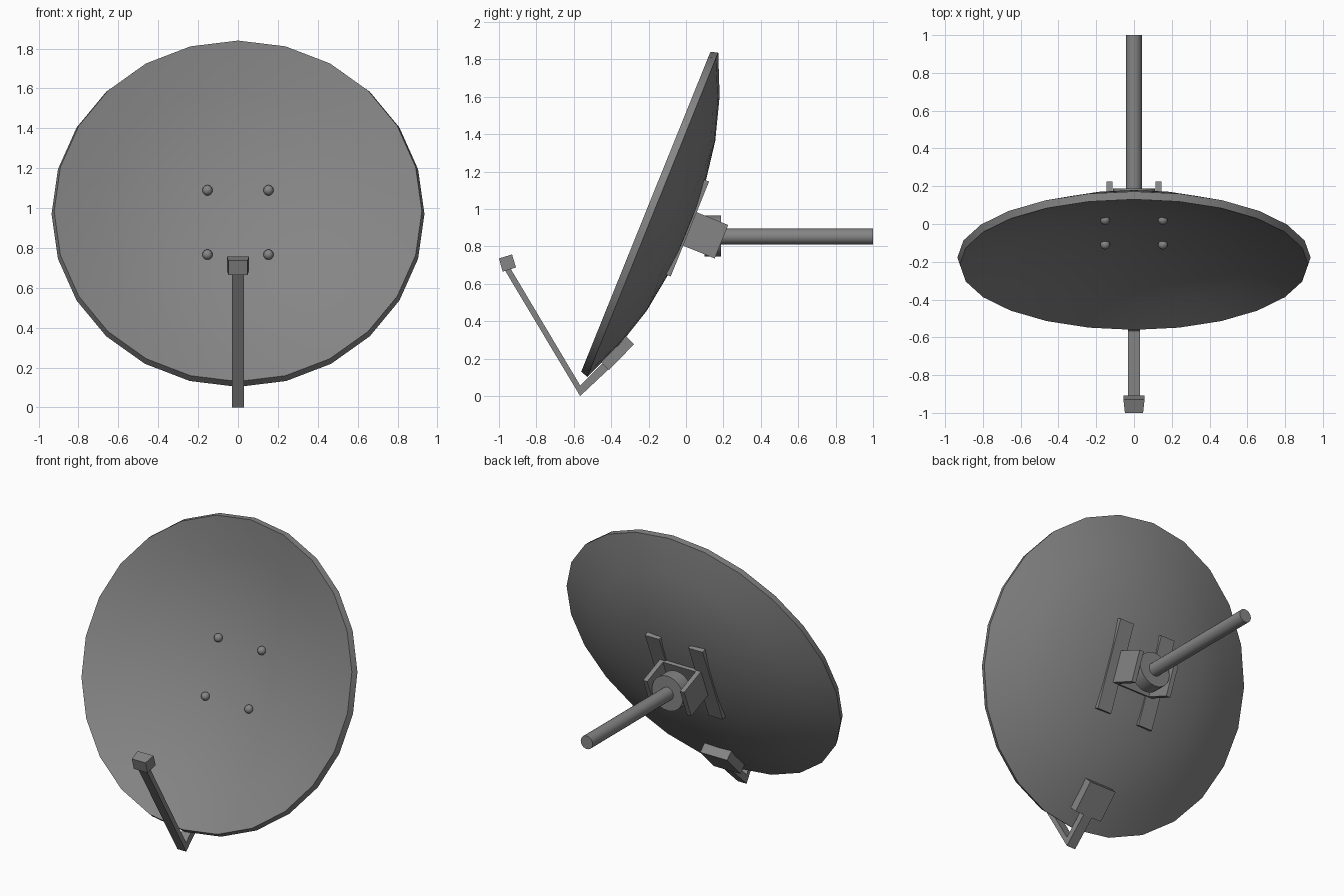
import bpy, bmesh, math
from mathutils import Matrix, Vector

if "Cube" in bpy.data.objects:
    bpy.data.objects.remove(bpy.data.objects["Cube"])

# Dish frame: local y = depth behind the rim plane, local z = up along the rim
DISH = Matrix.Translation((0, -0.215, 0.985)) @ Matrix.Rotation(math.radians(-22), 4, 'X')

# Dark grey paint shared by every part
PAINT = bpy.data.materials.new("dark_grey_paint")
PAINT.diffuse_color = (0.235, 0.235, 0.235, 1)
PAINT.use_nodes = True
PAINT.node_tree.nodes["Principled BSDF"].inputs["Base Color"].default_value = PAINT.diffuse_color


def finish(name, bm, matrix=Matrix(), smooth=False):
    bmesh.ops.recalc_face_normals(bm, faces=bm.faces)
    bm.transform(matrix)
    mesh = bpy.data.meshes.new(name)
    bm.to_mesh(mesh)
    bm.free()
    mesh.materials.append(PAINT)
    obj = bpy.data.objects.new(name, mesh)
    bpy.context.collection.objects.link(obj)
    if smooth:
        bpy.ops.object.select_all(action='DESELECT')
        obj.select_set(True)
        bpy.context.view_layer.objects.active = obj
        bpy.ops.object.shade_smooth_by_angle(angle=math.radians(35))
    return obj


def box(name, lo, hi, matrix=Matrix()):
    lo, hi = Vector(lo), Vector(hi)
    bm = bmesh.new()
    bmesh.ops.create_cube(bm, size=1)
    bmesh.ops.scale(bm, vec=hi - lo, verts=bm.verts)
    bmesh.ops.translate(bm, vec=(lo + hi) / 2, verts=bm.verts)
    return finish(name, bm, matrix)


def prism(name, points, widths):
    """Side outline (y, z) with a half width in x at each point."""
    bm = bmesh.new()
    sides = [[bm.verts.new((s * w, y, z)) for (y, z), w in zip(points, widths)]
             for s in (-1, 1)]
    for side in sides:
        bm.faces.new(side)
    n = len(points)
    for i in range(n):
        j = (i + 1) % n
        bm.faces.new((sides[0][i], sides[0][j], sides[1][j], sides[1][i]))
    return finish(name, bm)


def rod(name, radius, y0, y1, z, segments):
    bm = bmesh.new()
    bmesh.ops.create_cone(bm, cap_ends=True, segments=segments,
                          radius1=radius, radius2=radius, depth=y1 - y0)
    m = Matrix.Translation((0, (y0 + y1) / 2, z)) @ Matrix.Rotation(math.pi / 2, 4, 'X')
    return finish(name, bm, m, True)


# Reflector: inner bowl, flared rim and outer bowl as one revolved profile
radii = [0, 0.24, 0.49, 0.72]
profile = [(r, 0.20 * (1 - (r / 0.922) ** 2)) for r in radii] + [(0.922, 0), (0.935, 0.04)]
profile += [(r, 0.04 + 0.21 * (1 - (r / 0.935) ** 2.3)) for r in reversed(radii)]
bm = bmesh.new()
verts = [bm.verts.new((0, d, r)) for r, d in profile]
edges = [bm.edges.new(pair) for pair in zip(verts, verts[1:])]
bmesh.ops.spin(bm, geom=verts + edges, cent=(0, 0, 0), axis=(0, 1, 0),
               angle=math.tau, steps=24)
bmesh.ops.remove_doubles(bm, verts=bm.verts, dist=0.0005)
finish("dish_reflector", bm, DISH, True)

# Bolts, mounting strips and bracket side plates, mirrored left and right
for s, side in ((-1, "left"), (1, "right")):
    for r, level in ((0.185, "upper"), (-0.163, "lower")):
        bm = bmesh.new()
        bmesh.ops.create_uvsphere(bm, u_segments=12, v_segments=8, radius=0.026)
        bm.transform(Matrix.Translation((s * 0.153, 0.18, r)))
        finish(f"{level}_{side}_bolt", bm, DISH, True)
    x = s * 0.153
    box(f"{side}_mounting_strip", (x - 0.05, 0.215, -0.27), (x + 0.05, 0.253, 0.277), DISH)
    x = s * 0.13
    box(f"{side}_bracket_plate", (x - 0.015, 0.235, -0.093), (x + 0.015, 0.435, 0.1), DISH)

# Bracket base, pole collar and pole
box("bracket_base", (-0.13, 0.235, -0.093), (0.13, 0.265, 0.1), DISH)
rod("pole_collar", 0.11, 0.10, 0.187, 0.855, 24)
rod("mounting_pole", 0.042, 0.12, 1.0, 0.853, 20)

# Feed arm, its clamp block and the receiver head
prism("feed_arm", [(-0.968, 0.672), (-0.566, 0), (-0.39, 0.165), (-0.42, 0.20),
                   (-0.566, 0.057), (-0.94, 0.685)], [0.031] * 6)
prism("arm_clamp", [(-0.412, 0.139), (-0.278, 0.277), (-0.332, 0.33), (-0.466, 0.192)],
      [0.095] * 4)
prism("receiver_head", [(-1.0, 0.736), (-0.98, 0.665), (-0.909, 0.688), (-0.93, 0.757)],
      [0.048, 0.048, 0.056, 0.056])
